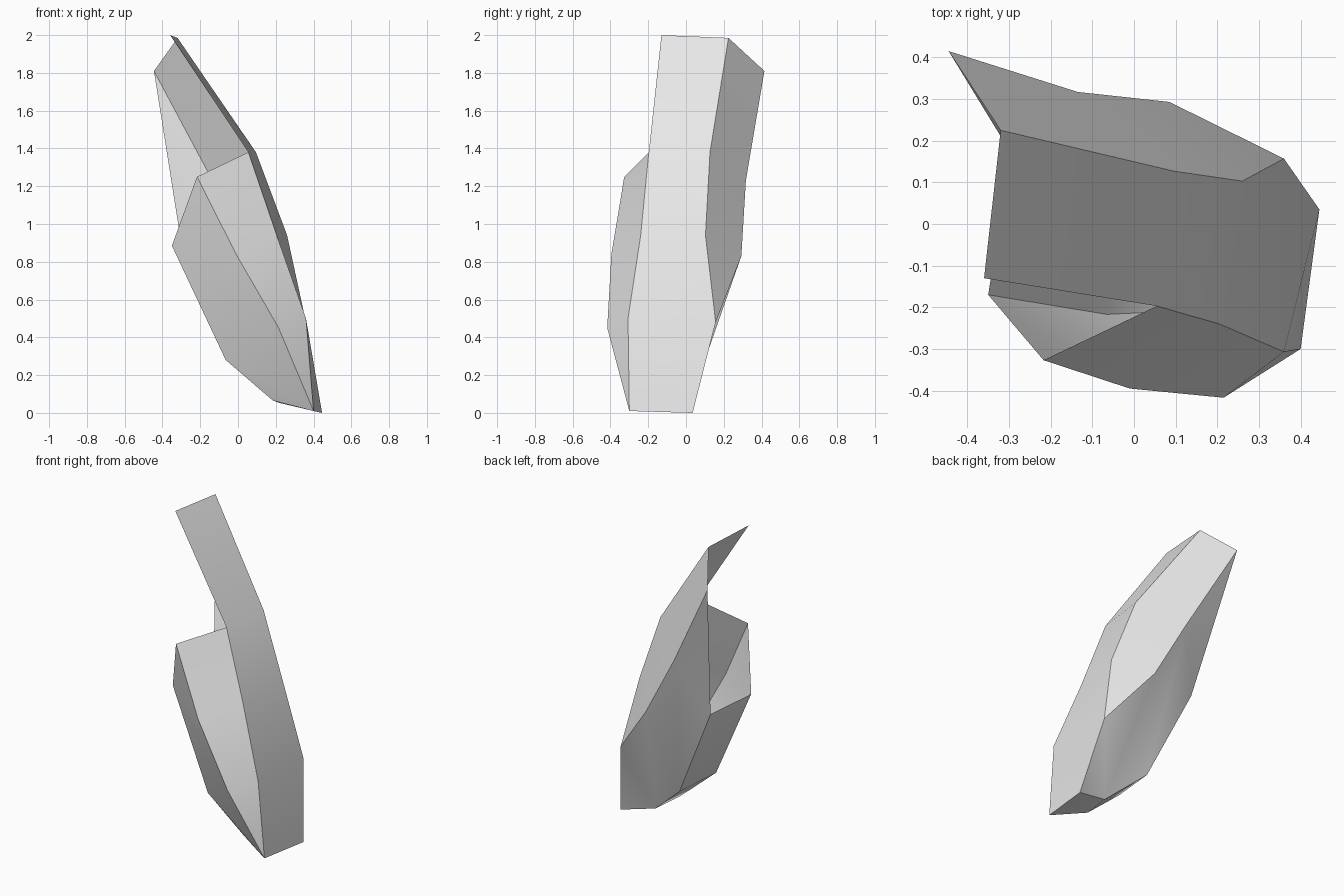
import bpy
import bmesh
import math

default_cube = bpy.data.objects.get("Cube")
if default_cube:
    bpy.data.objects.remove(default_cube, do_unlink=True)

# One plain colour
grey = bpy.data.materials.new("light_grey")
grey.use_nodes = True
colour = (0.8, 0.8, 0.8, 1)
grey.diffuse_color = colour
grey.node_tree.nodes["Principled BSDF"].inputs["Base Color"].default_value = colour

shell = bmesh.new()


def rail(*points):
    """Make a row of vertices running from the top of the shell downwards."""
    return [shell.verts.new(point) for point in points]


def loft(first_rail, second_rail):
    """Join two rails with quads, or triangles where the rails share a vertex."""
    for i in range(len(first_rail) - 1):
        corners = [first_rail[i], first_rail[i + 1],
                   second_rail[i + 1], second_rail[i]]
        unique_corners = list(dict.fromkeys(corners))
        if len(unique_corners) > 2:
            shell.faces.new(unique_corners)


# Edges of the long outer spine band
spine_front = rail((-.36, -.13, 2), (.055, -.197, 1.38), (.205, -.24, .94),
                   (.36, -.307, .5), (.4, -.3, .01))
spine_back = rail((-.32, .225, 1.985), (.095, .127, 1.38), (.26, .103, .94),
                  (.36, .157, .48), (.445, .035, 0))

# Ridges on the back and front sides
back_ridge = rail((-.445, .415, 1.81), (-.135, .317, 1.23), (.085, .293, .83))
front_ridge = rail((-.217, -.327, 1.25), (-.01, -.395, .84), (.215, -.417, .45))

# Edges of the underside
under_back = rail((-.296, .171, .87), (-.02, .095, .265), (.222, -.004, .052))
under_front = rail((-.35, -.17, .885), (-.065, -.217, .28), (.185, -.205, .065))

front_tip = spine_front[-1]
back_tip = spine_back[-1]
back_row = back_ridge + spine_back[-2:]
front_row = front_ridge + [front_tip]

# Wrap the bands around the hollow shell, leaving its upper mouth open
loft(spine_front, spine_back)
loft(spine_back, back_row)
loft(back_row, [under_back[0]] + under_back + [under_back[-1]])
loft(under_back + [back_tip], under_front + [front_tip])
loft([under_front[0]] + under_front, front_row)
loft(front_row, spine_front[1:])

mesh = bpy.data.meshes.new("curved_shell")
shell.to_mesh(mesh)
shell.free()
mesh.materials.append(grey)

curved_shell = bpy.data.objects.new("curved_shell", mesh)
bpy.context.collection.objects.link(curved_shell)

# Soft bands with crisp edges between them
bpy.ops.object.select_all(action="DESELECT")
curved_shell.select_set(True)
bpy.context.view_layer.objects.active = curved_shell
bpy.ops.object.shade_smooth_by_angle(angle=math.radians(30))
